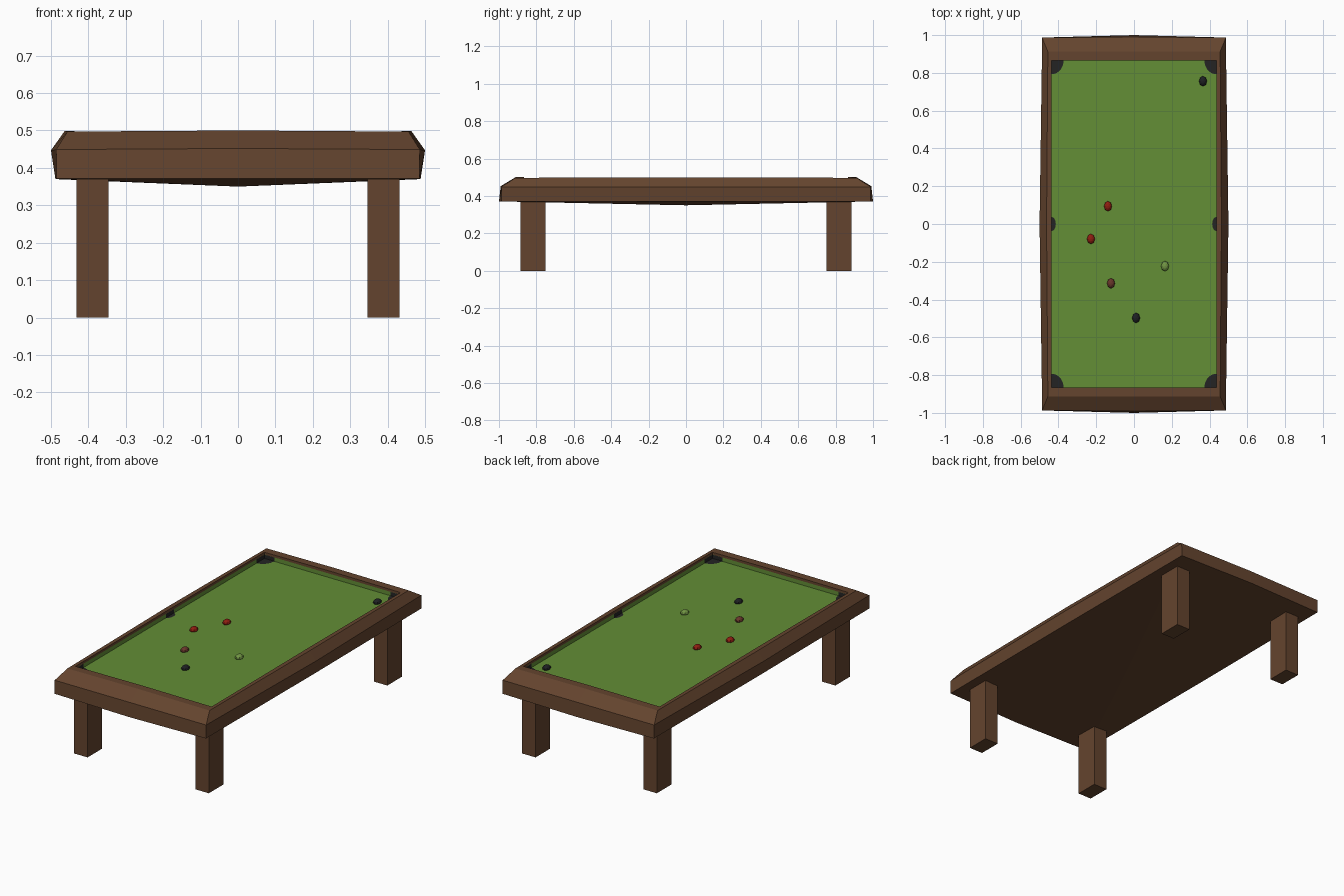
import bpy, bmesh, math

if "Cube" in bpy.data.objects:
    bpy.data.objects.remove(bpy.data.objects["Cube"])


def material(name, srgb):
    m = bpy.data.materials.new(name)
    lin = [((c / 255 + 0.055) / 1.055) ** 2.4 for c in srgb]
    m.diffuse_color = (*lin, 1)
    m.use_nodes = True
    m.node_tree.nodes["Principled BSDF"].inputs["Base Color"].default_value = m.diffuse_color
    return m


wood = material("brown wood", (100, 68, 46))
felt = material("green felt", (99, 142, 54))
black = material("pocket black", (36, 36, 36))
red = material("ball red", (142, 30, 16))
maroon = material("ball maroon", (104, 54, 42))
pale = material("ball pale green", (114, 150, 68))
dark = material("ball black", (30, 32, 34))


def finish(name, bm, *mats, recalc=True):
    if recalc:
        bmesh.ops.recalc_face_normals(bm, faces=bm.faces)
    me = bpy.data.meshes.new(name)
    bm.to_mesh(me)
    bm.free()
    for m in mats:
        me.materials.append(m)
    ob = bpy.data.objects.new(name, me)
    bpy.context.collection.objects.link(ob)
    return ob


def ring(bm, cx, cy, mx, my, z, zend, zside):
    """Eight points: four corners (cx, cy) and bowed side middles (mx, my)."""
    pts = [(cx, -cy, z), (mx, 0, zside), (cx, cy, z), (0, my, zend),
           (-cx, cy, z), (-mx, 0, zside), (-cx, -cy, z), (0, -my, zend)]
    return [bm.verts.new(p) for p in pts]


# Frame: bowed outer walls, bevelled rail, inner cushions, cloth and pyramid base
IN_X, IN_Y, CUSHION_Z, FELT_Z = 0.437, 0.866, 0.484, 0.461
bm = bmesh.new()
rings = [
    ring(bm, 0.485, 0.987, 0.488, 1.0, 0.371, 0.371, 0.370),
    ring(bm, 0.486, 0.986, 0.5, 0.991, 0.449, 0.452, 0.447),
    ring(bm, 0.456, 0.912, 0.463, 0.912, 0.497, 0.5, 0.499),
    ring(bm, IN_X, IN_Y, IN_X, IN_Y, 0.497, 0.5, 0.499),
    ring(bm, IN_X, IN_Y, IN_X, IN_Y, CUSHION_Z, CUSHION_Z, CUSHION_Z),
    ring(bm, IN_X, IN_Y, IN_X, IN_Y, FELT_Z, FELT_Z, FELT_Z),
]
for a, b in zip(rings, rings[1:]):
    for i in range(8):
        j = (i + 1) % 8
        f = bm.faces.new((a[i], a[j], b[j], b[i]))
        f.material_index = 1 if b is rings[-1] else 0
apex = bm.verts.new((0, 0, 0.350))
for i in range(8):
    bm.faces.new((rings[0][i], apex, rings[0][(i + 1) % 8]))
bm.faces.new(rings[-1]).material_index = 1
finish("table_top", bm, wood, felt)


# Pockets: thin painted sectors on the cloth, running up the cushions
def pocket(name, cx, cy, rx, ry, start, sweep):
    bm = bmesh.new()
    n = 8
    arc = [(cx + rx * math.cos(start + sweep * i / n),
            cy + ry * math.sin(start + sweep * i / n)) for i in range(n + 1)]
    wall = [arc[-1], (cx, cy), arc[0]]
    floor = [bm.verts.new((x, y, FELT_Z + 0.001)) for x, y in arc + [(cx, cy)]]
    bm.faces.new(floor)
    low = [floor[n], floor[n + 1], floor[0]]
    high = [bm.verts.new((x, y, CUSHION_Z)) for x, y in wall]
    for i in range(2):
        bm.faces.new((low[i + 1], low[i], high[i], high[i + 1]))
    finish(name, bm, black, recalc=False)


q = math.pi / 2
e = 0.001  # stand-off from the cushions
for sx, sy, start in ((1, 1, 2 * q), (-1, 1, 3 * q), (-1, -1, 0), (1, -1, q)):
    pocket("corner_pocket", sx * (IN_X - e), sy * (IN_Y - e), 0.063, 0.072, start, q)
pocket("side_pocket", -IN_X + e, 0, 0.022, 0.037, -q, 2 * q)
pocket("side_pocket", IN_X - e, 0, 0.022, 0.037, q, 2 * q)

# Legs
for sx in (-1, 1):
    for sy in (-1, 1):
        bm = bmesh.new()
        bmesh.ops.create_cube(bm, size=1)
        for v in bm.verts:
            v.co = (sx * 0.389 + v.co.x * 0.086, sy * 0.818 + v.co.y * 0.133,
                    (v.co.z + 0.5) * 0.37)
        finish("leg", bm, wood)

# Balls: low-poly and slightly stretched along the table
for x, y, mat in ((0.365, 0.756, dark), (-0.138, 0.094, red), (-0.228, -0.079, red),
                  (0.164, -0.223, pale), (-0.122, -0.314, maroon), (0.011, -0.497, dark)):
    bm = bmesh.new()
    bmesh.ops.create_uvsphere(bm, u_segments=8, v_segments=6, radius=1)
    for v in bm.verts:
        v.co = (x + v.co.x * 0.021, y + v.co.y * 0.027, FELT_Z + 0.004 + v.co.z * 0.018)
    finish("ball", bm, mat)
